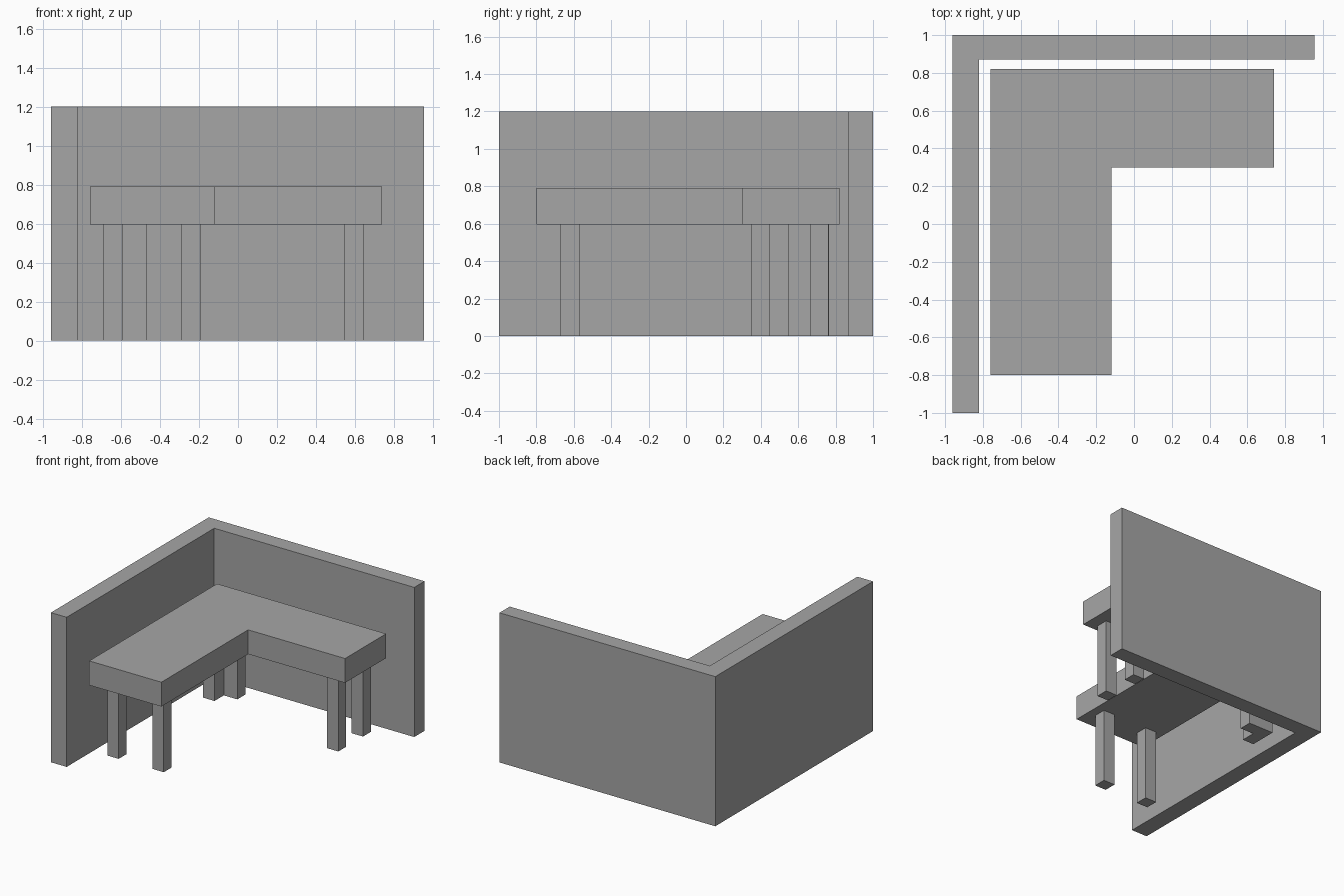
import bpy
import bmesh

default = bpy.data.objects.get("Cube")
if default:
    bpy.data.objects.remove(default, do_unlink=True)

# Single plain grey
GREY = (0.38, 0.38, 0.38, 1.0)
grey = bpy.data.materials.new("plain grey")
grey.use_nodes = True
grey.diffuse_color = GREY
grey.node_tree.nodes["Principled BSDF"].inputs["Base Color"].default_value = GREY


def prism(name, outline, z0, z1):
    """Extrude a flat outline from z0 up to z1."""
    bm = bmesh.new()
    base = bm.faces.new([bm.verts.new((x, y, z0)) for x, y in outline])
    top = bmesh.ops.extrude_face_region(bm, geom=[base])
    verts = [v for v in top["geom"] if isinstance(v, bmesh.types.BMVert)]
    bmesh.ops.translate(bm, verts=verts, vec=(0, 0, z1 - z0))
    bmesh.ops.recalc_face_normals(bm, faces=bm.faces)
    mesh = bpy.data.meshes.new(name)
    bm.to_mesh(mesh)
    bm.free()
    mesh.materials.append(grey)
    obj = bpy.data.objects.new(name, mesh)
    bpy.context.collection.objects.link(obj)
    return obj


def corner_outline(x0, x1, y0, y1, inner_x, inner_y):
    """L shape: one arm along the left edge, one along the back."""
    return [(x0, y0), (inner_x, y0), (inner_x, inner_y),
            (x1, inner_y), (x1, y1), (x0, y1)]


SEAT_BOTTOM, SEAT_TOP = 0.595, 0.79
LEG = 0.1

# Backrest wall and seat
prism("back_wall", corner_outline(-0.96, 0.955, -1, 1, -0.82, 0.87), 0, 1.2)
prism("seat", corner_outline(-0.76, 0.74, -0.8, 0.82, -0.12, 0.3), SEAT_BOTTOM, SEAT_TOP)

# Angled leg under the corner
prism("corner_leg", corner_outline(-0.69, -0.47, 0.545, 0.765, -0.59, 0.663), 0, SEAT_BOTTOM)

# Square legs at both ends
legs = {
    "front_right_leg": (-0.69, -0.67),
    "front_left_leg": (-0.29, -0.67),
    "side_front_leg": (0.545, 0.35),
    "side_back_leg": (0.545, 0.663),
}
for name, (x, y) in legs.items():
    square = [(x, y), (x + LEG, y), (x + LEG, y + LEG), (x, y + LEG)]
    prism(name, square, 0, SEAT_BOTTOM)
